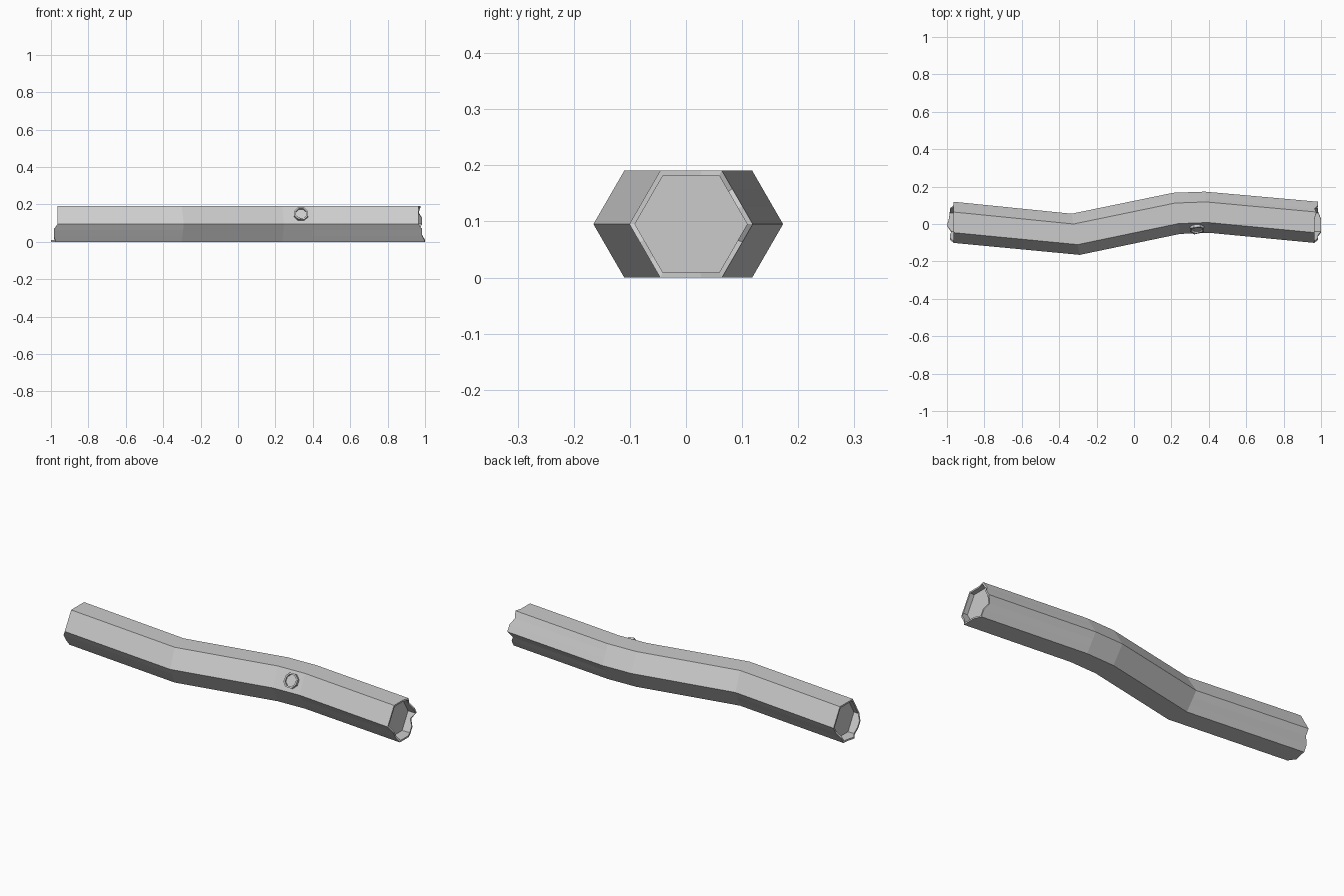
import bpy, bmesh, math
from mathutils import Vector, Matrix

default = bpy.data.objects.get("Cube")
if default:
    bpy.data.objects.remove(default, do_unlink=True)

grey = bpy.data.materials.new("plain grey")
grey.use_nodes = True
colour = (0.6, 0.6, 0.6, 1)
grey.diffuse_color = colour
grey.node_tree.nodes["Principled BSDF"].inputs["Base Color"].default_value = colour

RADIUS = 0.11
MID_Z = RADIUS * math.sqrt(3) / 2


def hexagon(radius, per_side=3):
    """Points round a hexagon with corners on the +y and -y sides."""
    corners = [Vector((radius * math.cos(i * math.pi / 3),
                       radius * math.sin(i * math.pi / 3))) for i in range(6)]
    return [corners[i].lerp(corners[(i + 1) % 6], j / per_side)
            for i in range(6) for j in range(per_side)]


def section(x, y, skew=0, radius=RADIUS, teeth=None):
    """One cross-section of the log, mitred by skew and broken by teeth."""
    teeth = teeth or [0] * 18
    return [Vector((x + skew * p.x + t, y + p.x, MID_Z + p.y))
            for p, t in zip(hexagon(radius), teeth)]


def loft(name, rings):
    """Bridge the rings and close both ends with a flat cap."""
    bm = bmesh.new()
    loops = [[bm.verts.new(p) for p in ring] for ring in rings]
    for a, b in zip(loops, loops[1:]):
        n = len(a)
        for i in range(n):
            j = (i + 1) % n
            bm.faces.new((a[i], a[j], b[j], b[i]))
    bm.faces.new(loops[0])
    bm.faces.new(loops[-1])
    bmesh.ops.recalc_face_normals(bm, faces=bm.faces)
    mesh = bpy.data.meshes.new(name)
    bm.to_mesh(mesh)
    bm.free()
    mesh.materials.append(grey)
    obj = bpy.data.objects.new(name, mesh)
    bpy.context.collection.objects.link(obj)
    return obj


# Broken rims: outward length of each point, from the back corner over the top
long, mid = 0.035, 0.02
left_teeth = [0] * 10 + [-mid, -mid, -0.01, -long, -0.025, -mid, -mid, 0]
right_teeth = [mid, mid, 0, 0.01] + [0] * 6 + [mid, mid, long, long, long, mid, mid, 0]

# Bent log with a shallow hollow at each end
END_X, END_Y, CAP_X, HOLLOW = 0.965, 0.009, 0.94, 0.1
loft("log", [
    section(-CAP_X, END_Y, radius=HOLLOW),
    section(-END_X, END_Y, radius=HOLLOW, teeth=left_teeth),
    section(-END_X, END_Y, teeth=left_teeth),
    section(-0.312, -0.055, skew=-0.2),
    section(0.228, 0.057, skew=-0.16),
    section(0.39, 0.063, skew=-0.1),
    section(END_X, END_Y, teeth=right_teeth),
    section(END_X, END_Y, radius=HOLLOW, teeth=right_teeth),
    section(CAP_X, END_Y, radius=HOLLOW),
])

# Broken branch stub on the upper front face
SIDES = 8
stub_frame = (Matrix.Translation((0.337, -0.02, 0.145))
              @ Matrix.Rotation(math.radians(60), 4, 'X'))


def stub_ring(radius, height, jag=0):
    return [stub_frame @ Vector((radius * math.cos(a), radius * math.sin(a),
                                 height + jag * (i % 3)))
            for i in range(SIDES) for a in [(i + 0.5) * math.tau / SIDES]]


loft("branch_stub", [
    stub_ring(0.04, -0.02),
    stub_ring(0.04, 0.012, 0.004),
    stub_ring(0.031, 0.012, 0.004),
    stub_ring(0.031, 0.006),
])
